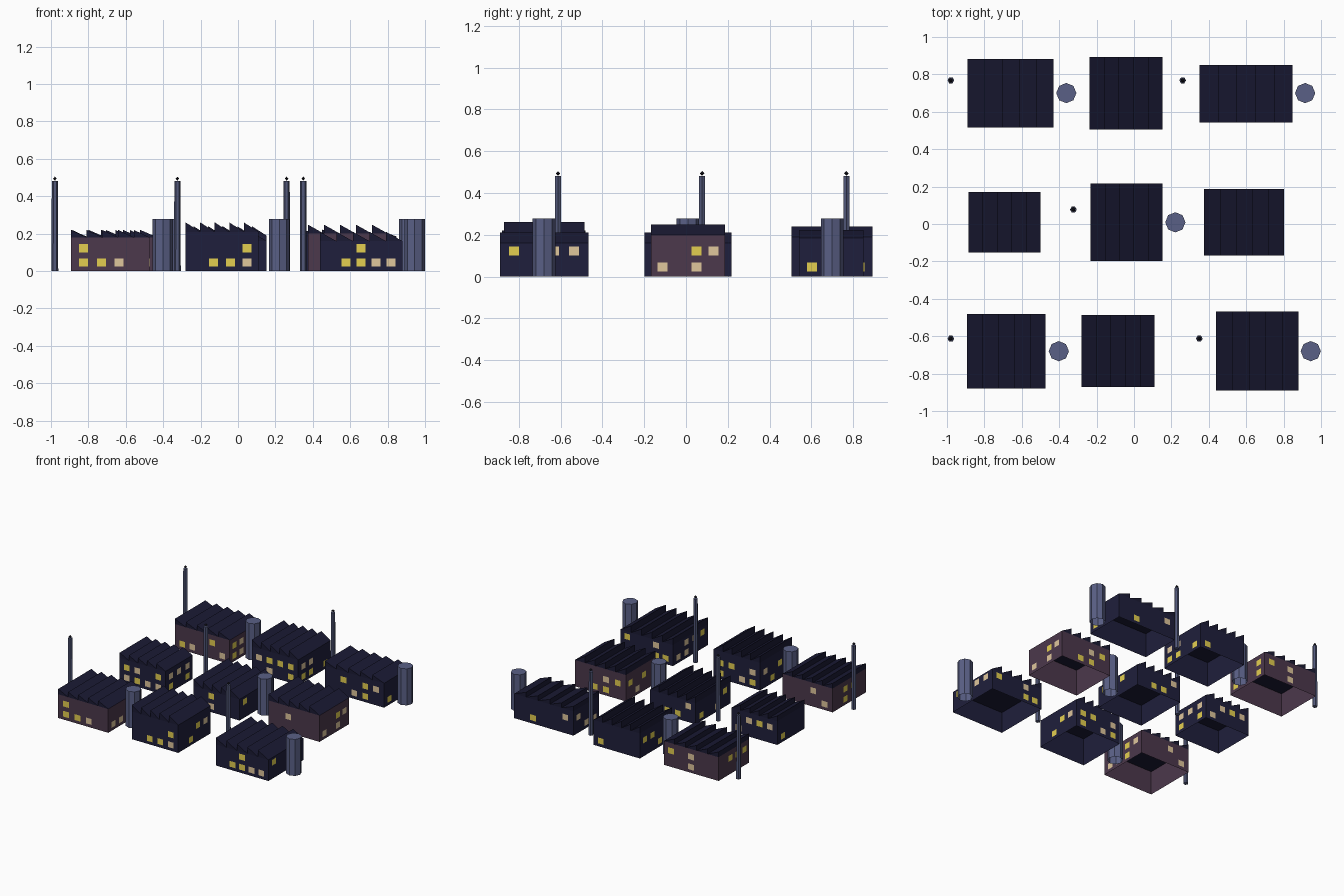
import bpy, bmesh, math, random
from mathutils import Matrix

if "Cube" in bpy.data.objects:
    bpy.data.objects.remove(bpy.data.objects["Cube"])

random.seed(4)
DX, DY = 0.002, -0.003  # centres the layout


def material(name, hex_code):
    m = bpy.data.materials.new(name)
    srgb = [int(hex_code[i:i + 2], 16) / 255 for i in (0, 2, 4)]
    lin = [c / 12.92 if c <= 0.04045 else ((c + 0.055) / 1.055) ** 2.4 for c in srgb]
    m.diffuse_color = (*lin, 1)
    m.use_nodes = True
    m.node_tree.nodes["Principled BSDF"].inputs["Base Color"].default_value = m.diffuse_color
    return m


NAVY = material("navy_wall", "1f1f3c")
PLUM = material("plum_wall", "4c384c")
ROOF = material("dark_roof", "1a1a34")
STEEL = material("tank_steel", "5a6086")
STACK = material("chimney_grey", "52587a")
SOOT = material("soot", "181822")
YELLOW = material("yellow_window", "e4cf50")
PALE = material("pale_window", "e0c79c")


def finish(name, bm, *mats, recalc=True):
    if recalc:
        bmesh.ops.recalc_face_normals(bm, faces=bm.faces)
    bmesh.ops.translate(bm, verts=bm.verts, vec=(DX, DY, 0))
    mesh = bpy.data.meshes.new(name)
    bm.to_mesh(mesh)
    bm.free()
    for m in mats:
        mesh.materials.append(m)
    ob = bpy.data.objects.new(name, mesh)
    bpy.context.collection.objects.link(ob)
    return ob


def walls(name, x0, x1, y0, y1, h, mat):
    """Four walls, open underneath."""
    bm = bmesh.new()
    ring = [(x0, y0), (x1, y0), (x1, y1), (x0, y1)]
    low = [bm.verts.new((x, y, 0)) for x, y in ring]
    top = [bm.verts.new((x, y, h)) for x, y in ring]
    for i in range(4):
        j = (i + 1) % 4
        bm.faces.new((low[i], low[j], top[j], top[i]))
    finish(name, bm, mat, recalc=False)


def sawtooth_roof(name, x0, x1, y0, y1, h, peak, teeth=5):
    """Sawtooth profile extruded along y, steep side on the left."""
    bm = bmesh.new()
    step = (x1 - x0) / teeth
    for t in range(teeth):
        a, b = x0 + t * step, x0 + (t + 1) * step
        front, back = [[bm.verts.new(p) for p in ((a, y, h), (b, y, h), (a, y, peak))]
                       for y in (y0, y1)]
        bm.faces.new(front)
        bm.faces.new(back[::-1])
        for i in range(3):
            j = (i + 1) % 3
            bm.faces.new((front[j], front[i], back[i], back[j]))
    finish(name, bm, ROOF)


def windows(name, x0, x1, y0, y1, known):
    """Flat panes just outside the walls: (row, column) -> 0 yellow / 1 pale."""
    bm = bmesh.new()
    gap, w, t = 0.0015, 0.024, 0.022
    for side in ("front", "right", "back", "left"):
        along_x = side in ("front", "back")
        lo, hi = (x0, x1) if along_x else (y0, y1)
        fixed = {"front": y0 - gap, "back": y1 + gap,
                 "left": x0 - gap, "right": x1 + gap}[side]
        flip = -1 if side in ("back", "left") else 1  # keeps panes facing outward
        n = int((hi - lo) / 0.0858)
        step = (hi - lo) * 0.91 / n
        lit = known.get(side)
        if lit is None:
            lit = {(r, c): int(random.random() < 0.38) for r in (0, 1) for c in range(n)
                   if random.random() < 0.48}
        for (row, col), tint in lit.items():
            u = (lo + hi) / 2 + (col - (n - 1) / 2) * step
            z = (0.045, 0.122)[row]
            corners = [(u + i * w * flip, z + k * t)
                       for i, k in ((-1, -1), (1, -1), (1, 1), (-1, 1))]
            face = bm.faces.new([bm.verts.new((a, fixed, c) if along_x else (fixed, a, c))
                                 for a, c in corners])
            face.material_index = tint
    finish(name, bm, YELLOW, PALE, recalc=False)


def column(name, x, y, r_low, r_top, h, sides, mat, turn=0.0, open_base=False):
    bm = bmesh.new()
    bmesh.ops.create_cone(bm, cap_ends=True, segments=sides, radius1=r_low,
                          radius2=r_top, depth=h,
                          matrix=Matrix.Translation((x, y, h / 2)) @ Matrix.Rotation(turn, 4, "Z"))
    bmesh.ops.recalc_face_normals(bm, faces=bm.faces)
    if open_base:
        base = [f for f in bm.faces if f.normal.z < -0.9]
        bmesh.ops.delete(bm, geom=base, context="FACES_ONLY")
    finish(name, bm, mat, recalc=False)


# Factory halls: x range, y range, wall height, roof peak, wall colour, lit windows
HALLS = [
    ("front_left", -0.895, -0.475, -0.877, -0.479, 0.18, 0.22, PLUM,
     {"front": {(0, 0): 0, (0, 1): 0, (0, 2): 1, (1, 0): 0}}),
    ("front_middle", -0.282, 0.107, -0.869, -0.484, 0.21, 0.26, NAVY,
     {"front": {(0, 1): 0, (0, 2): 0, (0, 3): 1, (1, 3): 0}}),
    ("front_right", 0.436, 0.877, -0.888, -0.465, 0.16, 0.21, NAVY,
     {"front": {(0, 1): 0, (0, 2): 0, (0, 3): 1, (0, 4): 1, (1, 2): 0},
      "right": {(1, 0): 0, (1, 2): 1, (1, 3): 1}}),
    ("middle_left", -0.888, -0.503, -0.15, 0.174, 0.18, 0.22, NAVY, {}),
    ("middle", -0.235, 0.15, -0.196, 0.22, 0.16, 0.21, NAVY, {}),
    ("middle_right", 0.372, 0.80, -0.165, 0.19, 0.20, 0.248, PLUM,
     {"front": {(1, 1): 1},
      "right": {(0, 0): 1, (0, 2): 1, (1, 2): 0, (1, 3): 1}}),
    ("back_left", -0.893, -0.433, 0.519, 0.885, 0.18, 0.22, PLUM, {}),
    ("back_middle", -0.24, 0.15, 0.508, 0.896, 0.19, 0.24, NAVY, {}),
    ("back_right", 0.347, 0.845, 0.545, 0.853, 0.185, 0.222, NAVY,
     {"right": {(0, 0): 0}}),
]
for label, x0, x1, y0, y1, h, peak, mat, known in HALLS:
    walls(label + "_walls", x0, x1, y0, y1, h, mat)
    sawtooth_roof(label + "_roof", x0, x1, y0, y1, h, peak)
    windows(label + "_windows", x0, x1, y0, y1, known)

# Storage tanks
for i, (x, y) in enumerate([(-0.364, 0.703), (0.913, 0.703), (0.219, 0.012),
                            (-0.404, -0.677), (0.943, -0.677)]):
    column(f"tank_{i + 1}", x, y, 0.054, 0.054, 0.277, 8, STEEL, open_base=True)

# Chimneys, each with a soot puff above
for i, (x, y) in enumerate([(-0.981, 0.771), (0.258, 0.771), (-0.326, 0.08),
                            (-0.981, -0.61), (0.347, -0.61)]):
    column(f"chimney_{i + 1}", x, y, 0.018, 0.0165, 0.482, 6, STACK, turn=math.pi / 6)
    bm = bmesh.new()
    bmesh.ops.create_uvsphere(bm, u_segments=6, v_segments=2, radius=0.011)
    bmesh.ops.translate(bm, verts=bm.verts, vec=(x, y, 0.494))
    finish(f"soot_puff_{i + 1}", bm, SOOT)
